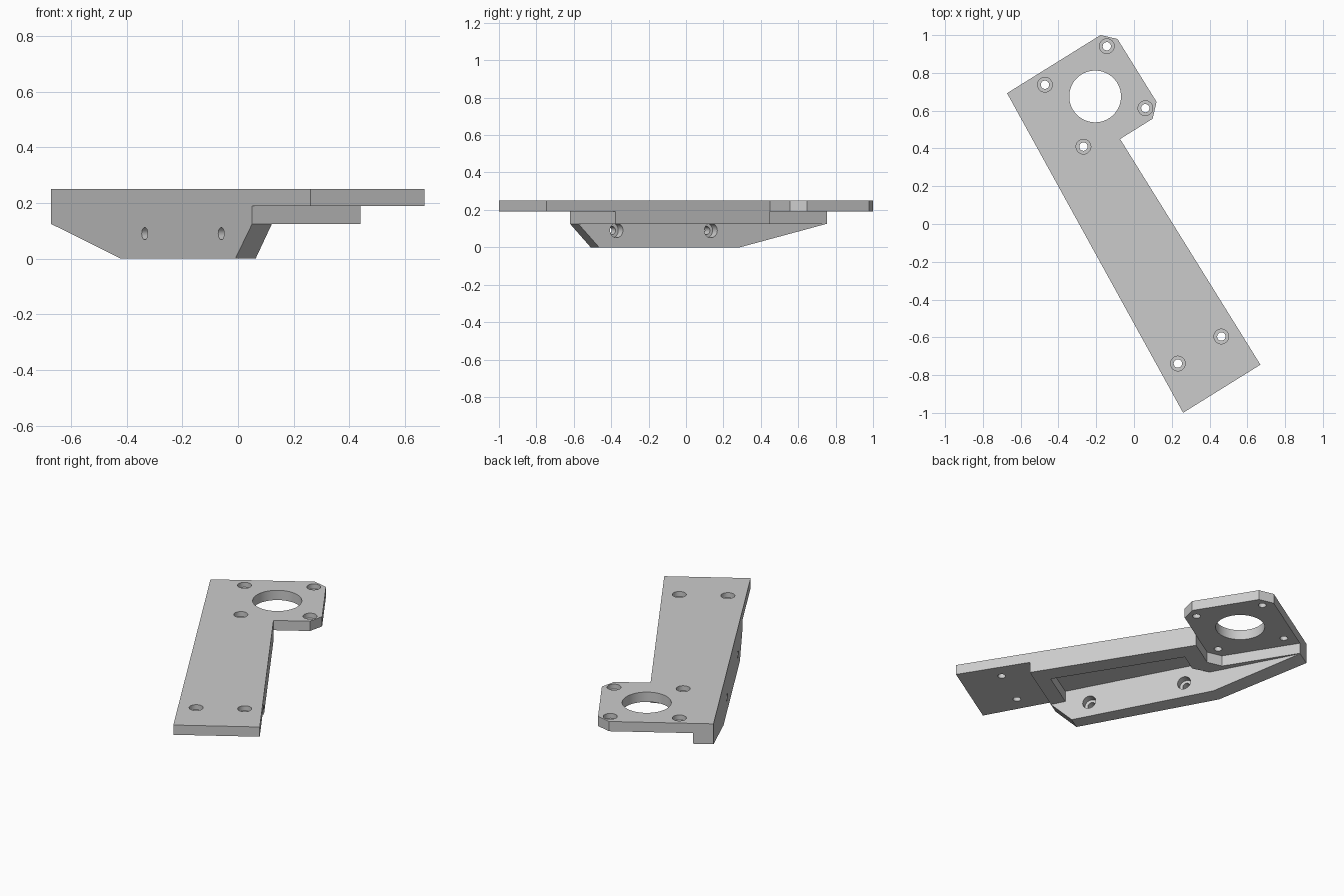
import bpy, bmesh, math
from mathutils import Matrix

cube = bpy.data.objects.get("Cube")
if cube:
    bpy.data.objects.remove(cube, do_unlink=True)

# Heights and lengths, in the bracket's own frame (u across, v along)
TURN = math.radians(31.88)
Z_WALL, Z_PLATE, Z_TOP = 0.125, 0.19, 0.25
BACK, FRONT, STEP = 0.943, -0.986, -0.553
MOTOR_U, MOTOR_V, HALF, CHAMFER = 0.182, 0.682, 0.261, 0.065

grey = bpy.data.materials.new("light_grey")
grey.use_nodes = True
COLOUR = (0.6, 0.6, 0.6, 1)
grey.diffuse_color = COLOUR
grey.node_tree.nodes["Principled BSDF"].inputs["Base Color"].default_value = COLOUR


def outer(v):
    """Outer long edge, slightly tapered."""
    return -0.205 - (BACK - v) * 0.0529


def inner(v):
    """Inner face of the side wall."""
    return -0.095 - (BACK - v) * 0.0705


def finish(name, bm):
    bmesh.ops.recalc_face_normals(bm, faces=bm.faces)
    mesh = bpy.data.meshes.new(name)
    bm.to_mesh(mesh)
    bm.free()
    mesh.materials.append(grey)
    obj = bpy.data.objects.new(name, mesh)
    bpy.context.collection.objects.link(obj)
    return obj


def prism(name, outline, z0, z1):
    bm = bmesh.new()
    face = bm.faces.new([bm.verts.new((u, v, z0)) for u, v in outline])
    top = bmesh.ops.extrude_face_region(bm, geom=[face])["geom"]
    moved = [g for g in top if isinstance(g, bmesh.types.BMVert)]
    bmesh.ops.translate(bm, verts=moved, vec=(0, 0, z1 - z0))
    return finish(name, bm)


def cylinder(radius, depth, centre, along_u=False, sides=32):
    bm = bmesh.new()
    turn = Matrix.Rotation(math.pi / 2, 4, "Y") if along_u else Matrix()
    bmesh.ops.create_cone(bm, cap_ends=True, segments=sides, radius1=radius,
                          radius2=radius, depth=depth,
                          matrix=Matrix.Translation(centre) @ turn)
    return finish("hole_cutter", bm)


def combine(target, other, operation):
    mod = target.modifiers.new("combine", "BOOLEAN")
    mod.object, mod.operation, mod.solver = other, operation, "EXACT"
    bpy.context.view_layer.objects.active = target
    bpy.ops.object.modifier_apply(modifier=mod.name)
    bpy.data.objects.remove(other, do_unlink=True)


# Top plate: long arm with a chamfered square mount at the back
right, near = MOTOR_U + HALF, MOTOR_V - HALF
bracket = prism("bracket", [
    (outer(BACK), BACK), (right - CHAMFER, BACK), (right, BACK - CHAMFER),
    (right, near + CHAMFER), (right - CHAMFER, near), (0.175, near),
    (0.175, FRONT), (outer(FRONT), FRONT)], Z_PLATE, Z_TOP)

# Stiffening layer under the arm, cut around the square mount
recess = -0.09
spacer = prism("spacer", [
    (outer(BACK), BACK), (recess, BACK), (recess, near + CHAMFER),
    (recess + CHAMFER, near), (0.175, near), (0.175, STEP),
    (outer(STEP), STEP)], Z_WALL, Z_PLATE)

# Pocket in the stiffening layer, open to the bottom
pocket = prism("pocket_cutter", [
    (0.07, -0.466), (0.07, 0.32), (-0.065, 0.32), (inner(0.4), 0.4),
    (inner(-0.466), -0.466)], Z_WALL - 0.05, Z_PLATE + 0.05)
combine(spacer, pocket, "DIFFERENCE")

# Side wall with sloping ends
profile = [(BACK, Z_WALL), (0.422, 0), (-0.428, 0), (STEP, Z_WALL)]
bm = bmesh.new()
rows = [[bm.verts.new((edge(v), v, z)) for v, z in profile] for edge in (outer, inner)]
for row in rows:
    bm.faces.new(row)
for i in range(4):
    j = (i + 1) % 4
    bm.faces.new((rows[0][i], rows[0][j], rows[1][j], rows[1][i]))
wall = finish("side_wall", bm)

combine(spacer, wall, "UNION")
combine(bracket, spacer, "UNION")

# Large round opening in the mount
combine(bracket, cylinder(0.137, 0.3, (MOTOR_U, MOTOR_V, Z_TOP), sides=64), "DIFFERENCE")

# Counterbored screw holes through the plate
spots = [(MOTOR_U + a * 0.193, MOTOR_V + b * 0.193) for a in (-1, 1) for b in (-1, 1)]
spots += [(-0.193, -0.75), (0.078, -0.75)]
for u, v in spots:
    combine(bracket, cylinder(0.022, 0.2, (u, v, Z_TOP)), "DIFFERENCE")
    combine(bracket, cylinder(0.039, 0.06, (u, v, Z_TOP)), "DIFFERENCE")

# Counterbored screw holes through the side wall, wide on the inside
for v in (0.246, -0.323):
    combine(bracket, cylinder(0.022, 0.3, (inner(v), v, 0.09), True), "DIFFERENCE")
    combine(bracket, cylinder(0.039, 0.09, (inner(v), v, 0.09), True), "DIFFERENCE")

# Turn the finished part into place
bracket.rotation_euler.z = TURN
bpy.ops.object.select_all(action="DESELECT")
bracket.select_set(True)
bpy.context.view_layer.objects.active = bracket
bpy.ops.object.shade_smooth_by_angle(angle=math.radians(25))
